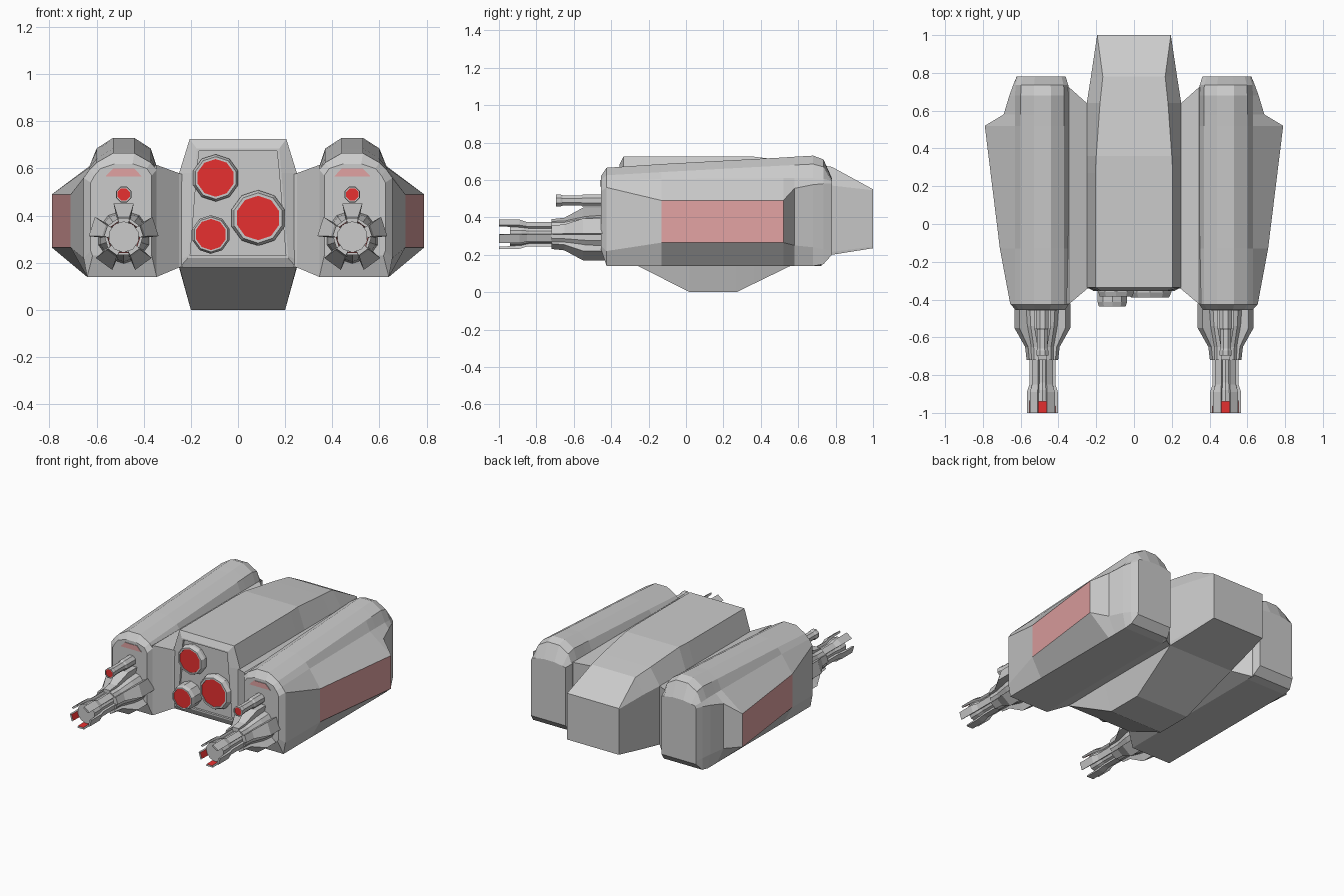
import bpy, bmesh, math

if "Cube" in bpy.data.objects:
    bpy.data.objects.remove(bpy.data.objects["Cube"])


def material(name, rgb):
    m = bpy.data.materials.new(name)
    m.diffuse_color = (*rgb, 1)
    m.use_nodes = True
    m.node_tree.nodes["Principled BSDF"].inputs["Base Color"].default_value = m.diffuse_color
    return m


GREY = material("grey", (0.6, 0.6, 0.6))
RED = material("red", (0.8, 0.03, 0.03))
PINK = material("pale_red", (0.75, 0.36, 0.36))
CX = 0.485  # pod centre line


def loft(name, sections, accent=RED, paint=(), end=False, mirror=True):
    """Skin a list of equal point rings; paint = (section, side) faces in the accent colour."""
    bm = bmesh.new()
    rings = [[bm.verts.new(p) for p in s] for s in sections]
    n = len(rings[0])
    for i in range(len(rings) - 1):
        for j in range(n):
            k = (j + 1) % n
            f = bm.faces.new((rings[i][j], rings[i][k], rings[i + 1][k], rings[i + 1][j]))
            f.material_index = int((i, j) in paint)
    bm.faces.new(rings[0])
    bm.faces.new(rings[-1]).material_index = int(end)
    bmesh.ops.recalc_face_normals(bm, faces=bm.faces)
    me = bpy.data.meshes.new(name)
    bm.to_mesh(me)
    bm.free()
    me.materials.append(GREY)
    me.materials.append(accent)
    ob = bpy.data.objects.new(name, me)
    bpy.context.collection.objects.link(ob)
    if mirror:
        ob.modifiers.new("Mirror", "MIRROR").use_mirror_merge = False
    return ob


def turned(name, x, z, profile, n, end=False, mirror=True):
    """Solid of revolution along y from (y, radius) pairs."""
    rings = [[(x + r * math.cos(math.tau * (k + 0.5) / n), y, z + r * math.sin(math.tau * (k + 0.5) / n))
              for k in range(n)] for y, r in profile]
    return loft(name, rings, end=end, mirror=mirror)


def blade(name, x, z, angle, stations, paint=()):
    """Radial strip along y from (y, inner radius, outer radius, inner half width, outer half width)."""
    c, s = math.cos(angle), math.sin(angle)
    rings = []
    for y, r0, r1, w0, w1 in stations:
        pts = ((r0, -w0), (r1, -w1), (r1, w1), (r0, w0))
        rings.append([(x + r * c - w * s, y, z + r * s + w * c) for r, w in pts])
    return loft(name, rings, paint=paint)


# Central hull, with a recessed front panel
def hull_ring(y, wt, zt, wu, zu, wl, zl, wb, zb):
    half = [(wt, zt), (wu, zu), (wl, zl), (wb, zb)]
    return [(w, y, z) for w, z in half] + [(-w, y, z) for w, z in reversed(half)]


loft("central_hull", [hull_ring(*s) for s in (
    (-.340, .165, .675, .175, .58, .202, .24, .203, .23),
    (-.355, .165, .675, .175, .58, .202, .24, .203, .23),
    (-.355, .175, .685, .184, .58, .212, .23, .213, .22),
    (-.335, .205, .725, .25, .58, .25, .21, .248, .18),
    (.02, .205, .725, .25, .58, .25, .18, .20, .0),
    (.27, .205, .725, .25, .58, .25, .18, .20, .0),
    (.36, .20, .725, .25, .58, .25, .18, .21, .044),
    (.64, .18, .69, .25, .58, .25, .20, .245, .18),
    (.78, .165, .67, .228, .57, .228, .215, .225, .20),
    (1.0, .195, .55, .195, .545, .195, .245, .195, .235))], mirror=False)

# Three round lenses on the front panel
for name, x, z, r, rr, yf in (("upper_lens", -.095, .56, .10, .08, -.385),
                              ("large_lens", .085, .39, .118, .094, -.388),
                              ("lower_lens", -.115, .32, .082, .066, -.438)):
    turned(name, x, z, [(-.33, r), (yf + .025, r), (yf, r * .9), (yf, rr), (yf + .006, rr)],
           10, end=True, mirror=False)

# Tapered webs joining hull and pods
def web_ring(x, y0, y1, z0, z1):
    return [(x, y0, z0), (x, y1, z0), (x, y1, z1), (x, y0, z1)]


loft("pod_web", [web_ring(.22, -.33, .62, .19, .57), web_ring(.25, -.345, .64, .18, .58),
                 web_ring(.345, -.425, .725, .14, .615), web_ring(.37, -.42, .72, .15, .60)])


# Side pods: octagonal upper shell with a flared outer flank
def pod_ring(y, k, zt, zs, zw, x6, z6, x7, z7, zb):
    return [(CX - .14 * k, y, zb), (CX - .14 * k, y, zw), (CX - .115 * k, y, zs), (CX - .045 * k, y, zt),
            (CX + .045 * k, y, zt), (CX + .115 * k, y, zs), (CX + .145 * k, y, zw),
            (x6, y, z6), (x7, y, z7), (CX + .155 * k, y, zb)]


loft("side_pod", [pod_ring(*s) for s in (
    (-.455, .85, .62, .60, .57, .625, .54, .625, .25, .23),
    (-.425, 1, .665, .625, .595, .655, .56, .655, .22, .14),
    (-.13, 1, .685, .642, .605, .71, .49, .71, .265, .14),
    (.52, 1, .72, .677, .61, .79, .49, .79, .265, .14),
    (.58, 1, .724, .68, .61, .69, .555, .69, .25, .14),
    (.68, 1, .73, .685, .61, .66, .575, .66, .24, .14),
    (.735, .98, .71, .67, .605, .64, .58, .64, .23, .15),
    (.78, .88, .61, .60, .595, .62, .58, .62, .22, .20))], accent=PINK, paint={(2, 7)})

# Red brow strip on each pod nose
brow = [(-.078, .565), (.078, .565), (.045, .60), (-.045, .60)]
loft("brow_light", [[(CX + x, y, z) for x, z in brow] for y in (-.44, -.459)], accent=PINK, end=True)

# Small upper guns with red muzzles
turned("upper_gun", CX, .49, [(-.42, .036), (-.55, .036), (-.56, .030), (-.66, .030), (-.67, .034),
                              (-.695, .034), (-.695, .028), (-.69, .028)], 8, end=True)

# Main guns: barrel core, five mounting fins, five muzzle prongs
GZ = .31
turned("main_gun_barrel", CX, GZ, [(-.42, .115), (-.54, .105), (-.65, .078), (-.72, .076), (-.72, .056),
                                   (-.84, .056), (-.88, .066), (-.94, .066)], 10)
for i in range(5):
    a = math.pi / 2 + i * math.tau / 5
    blade("gun_fin", CX, GZ, a, [(-.42, .05, .142, .024, .043), (-.55, .05, .142, .024, .043),
                                 (-.65, .05, .088, .022, .026), (-.72, .05, .080, .02, .024)])
    blade("muzzle_prong", CX, GZ, a + math.pi,
          [(-.70, .045, .066, .016, .020), (-.85, .045, .066, .016, .020), (-.89, .06, .078, .020, .025),
           (-.94, .064, .078, .021, .025), (-1.0, .066, .078, .021, .025)], paint={(3, 3)})
